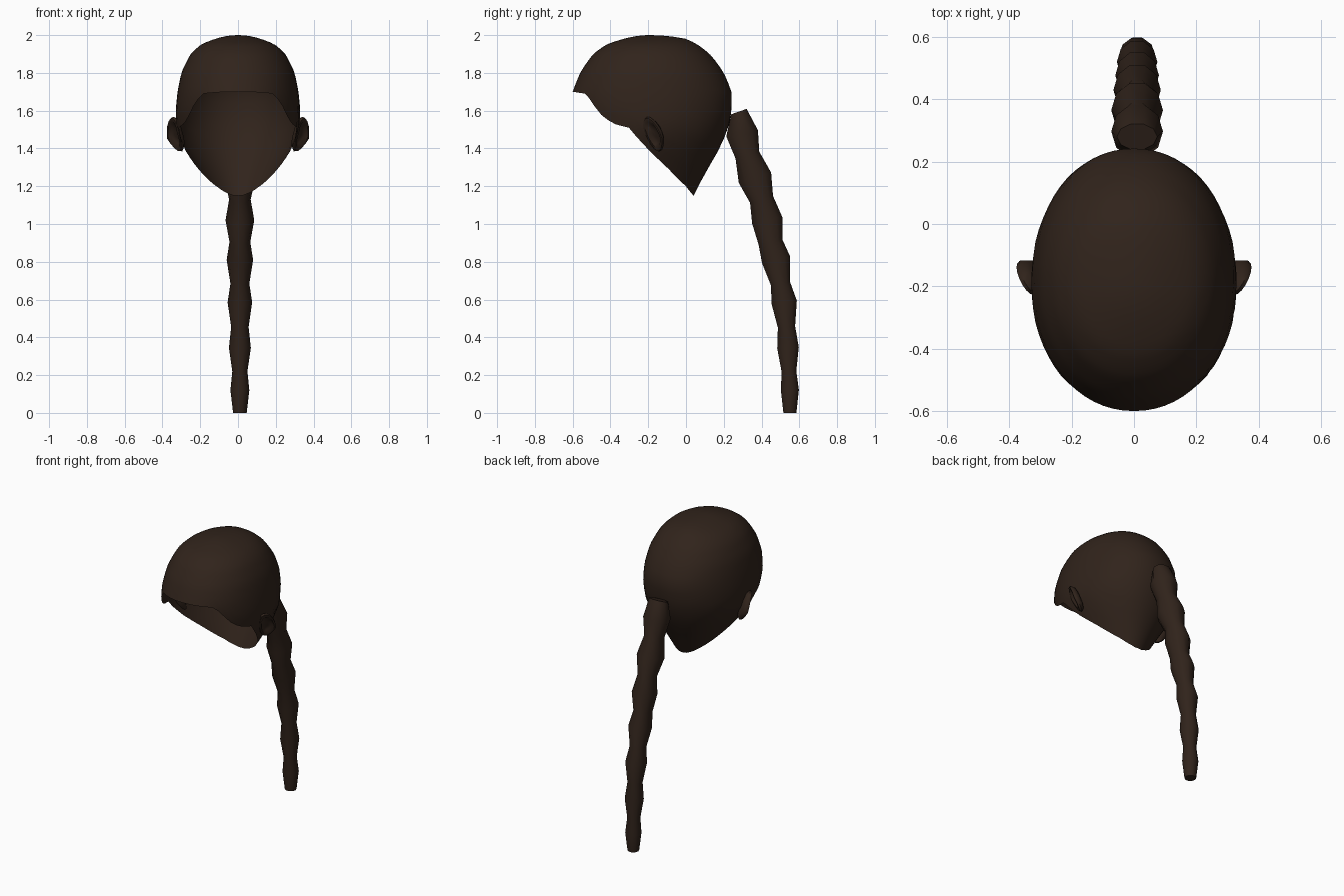
import bpy, bmesh, math
from mathutils import Vector

if "Cube" in bpy.data.objects:
    bpy.data.objects.remove(bpy.data.objects["Cube"])

hair = bpy.data.materials.new("dark_brown_hair")
hair.diffuse_color = (0.03, 0.017, 0.011, 1)
hair.use_nodes = True
hair.node_tree.nodes["Principled BSDF"].inputs["Base Color"].default_value = hair.diffuse_color


def lerp_table(table, t):
    """Linear look-up of a tuple table keyed by its first column."""
    if t <= table[0][0]:
        return table[0][1:]
    for a, b in zip(table, table[1:]):
        if t <= b[0]:
            k = (t - a[0]) / (b[0] - a[0])
            return [p + (q - p) * k for p, q in zip(a[1:], b[1:])]
    return table[-1][1:]


def loft(name, rings, cap_start=False, cap_end=False):
    """Skin a list of closed rings of points into one object."""
    bm = bmesh.new()
    vs = [[bm.verts.new(p) for p in r] for r in rings]
    n = len(rings[0])
    for r0, r1 in zip(vs, vs[1:]):
        for i in range(n):
            j = (i + 1) % n
            bm.faces.new((r0[i], r0[j], r1[j], r1[i]))
    if cap_start:
        bm.faces.new(vs[0])
    if cap_end:
        bm.faces.new(vs[-1])
    bmesh.ops.remove_doubles(bm, verts=bm.verts, dist=0.0005)
    bmesh.ops.recalc_face_normals(bm, faces=bm.faces)
    mesh = bpy.data.meshes.new(name)
    bm.to_mesh(mesh)
    bm.free()
    ob = bpy.data.objects.new(name, mesh)
    bpy.context.collection.objects.link(ob)
    mesh.materials.append(hair)
    bpy.ops.object.select_all(action='DESELECT')
    ob.select_set(True)
    bpy.context.view_layer.objects.active = ob
    bpy.ops.object.shade_smooth_by_angle(angle=math.radians(50))
    return ob


# Hair cap: horizontal outlines (z, front y, back y, half width)
outline = [(2.0, -.19, -.19, 0), (1.98, -.33, .0, .12), (1.95, -.42, .06, .195),
           (1.9, -.49, .125, .25), (1.8, -.56, .2, .3), (1.7, -.6, .242, .32),
           (1.6, -.6, .242, .33), (1.5, -.55, .222, .325), (1.4, -.5, .178, .285),
           (1.3, -.5, .12, .225), (1.2, -.5, .065, .165), (1.15, -.5, .04, .13)]
by_depth = [(math.sqrt(2 - o[0]), *o[1:]) for o in outline]
# Lower edge of the hair: (y, z)
hairline = [(-.6, 1.7), (-.53, 1.69), (-.5, 1.65), (-.47, 1.6), (-.43, 1.56),
            (-.38, 1.53), (-.3, 1.51), (-.26, 1.46), (-.19, 1.385),
            (-.08, 1.28), (0, 1.2), (.04, 1.15)]


def cap_point(angle, d):
    front, back, width = lerp_table(by_depth, d)
    c, s = math.cos(angle), math.sin(angle)
    e = 2 / 2.1
    x = math.copysign(abs(c) ** e, c) * width
    reach = back + .19 if s > 0 else -.19 - front
    return Vector((x, -.19 + math.copysign(abs(s) ** e, s) * reach, 2 - d * d))


def edge_depth(angle):
    d = 0.5
    while d < math.sqrt(.85):
        p = cap_point(angle, d)
        if p.z <= lerp_table(hairline, p.y)[0]:
            break
        d += .001
    return d


COLS, ROWS = 64, 20
angles = [2 * math.pi * i / COLS for i in range(COLS)]
depths = [edge_depth(a) for a in angles]
loft("hair_cap", [[cap_point(a, d * r / ROWS) for a, d in zip(angles, depths)]
                  for r in range(ROWS + 1)])

# Ears: shallow tilted cups, mirrored
centre = Vector((.337, -.168, 1.475))
u, v = Vector((.03, .05, -.022)), Vector((.012, -.022, .09))
n = u.cross(v).normalized()
rings = []
for scale, off in [(.45, -.03), (.8, -.02), (1, 0), (.95, .012), (.75, .012), (.55, -.004), (.2, -.008)]:
    ring = []
    for i in range(16):
        a = 2 * math.pi * i / 16
        taper = 1 if math.sin(a) > 0 else 1 + .25 * math.sin(a)
        p = centre + (u * math.cos(a) * taper + v * math.sin(a)) * scale + n * off
        p.x -= .03 * max(0, -math.sin(a)) * scale
        ring.append(p)
    rings.append(ring)
ears = loft("ears", rings, True, True)
ears.modifiers.new("mirror", 'MIRROR')

# Braid: alternating bulges and waists (y, z, depth radius, width radius)
braid = [(.28, 1.595, .043, .065), (.297, 1.48, .088, .083), (.325, 1.365, .066, .06),
         (.365, 1.245, .09, .083), (.40, 1.13, .064, .057), (.43, 1.02, .084, .076),
         (.447, .905, .066, .055), (.477, .81, .078, .07), (.50, .685, .053, .05),
         (.52, .585, .07, .065), (.532, .455, .048, .046), (.54, .345, .06, .058),
         (.545, .22, .041, .04), (.55, .12, .05, .05), (.55, 0, .036, .036)]
rings = []
for k, (y, z, ry, rx) in enumerate(braid):
    a, b = braid[max(k - 1, 0)], braid[min(k + 1, len(braid) - 1)]
    slope = 0 if k == len(braid) - 1 else (b[0] - a[0]) / (a[1] - b[1])
    if k == 0:
        slope = .35
    rings.append([(.01 + rx * math.cos(t), y + ry * math.sin(t), z + slope * ry * math.sin(t))
                  for t in (2 * math.pi * i / 10 for i in range(10))])
loft("braid", rings, True, True)
